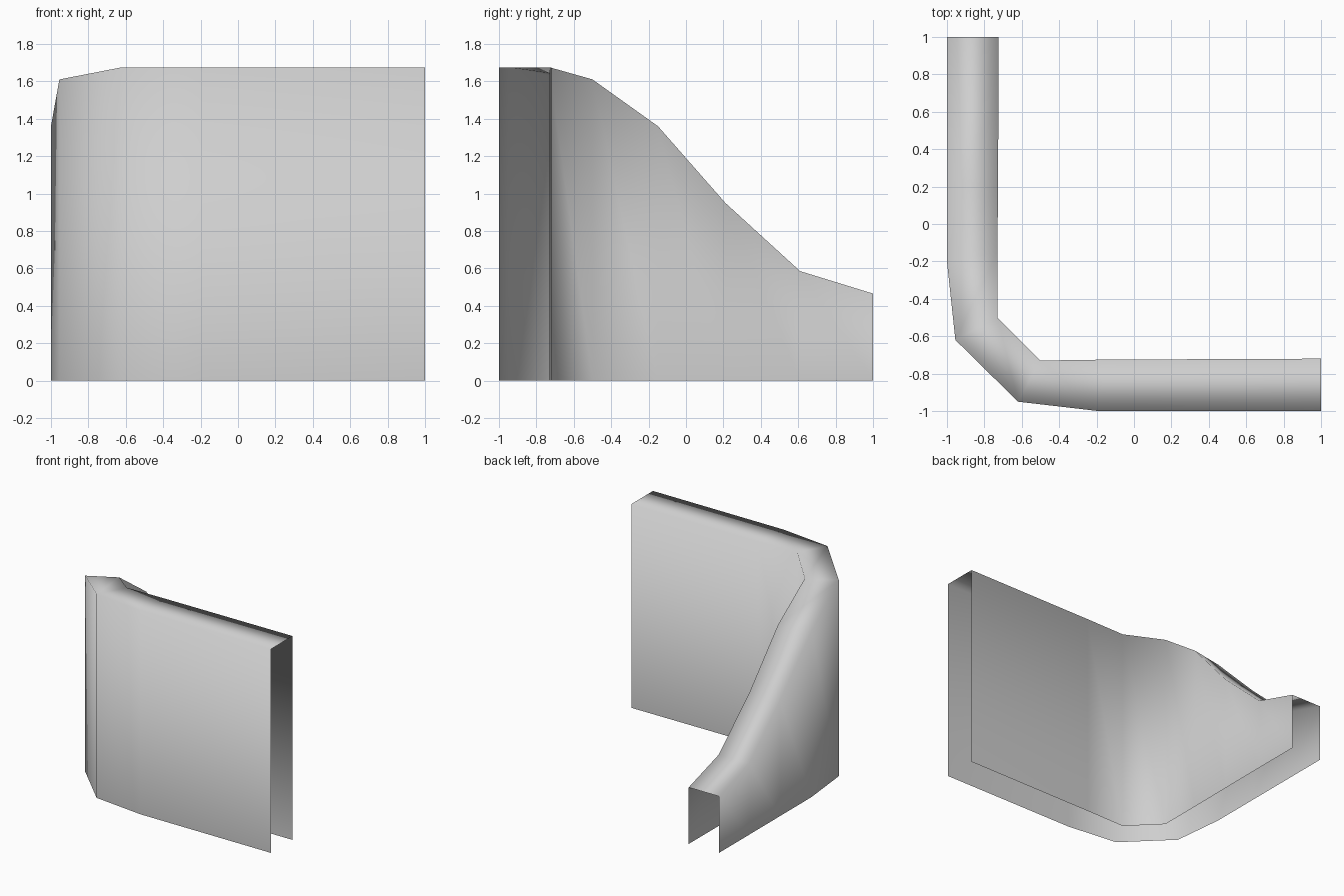
import bpy
import bmesh

cube = bpy.data.objects.get("Cube")
if cube:
    bpy.data.objects.remove(cube, do_unlink=True)

# Pale grey surface
grey = bpy.data.materials.new("pale_grey")
grey.use_nodes = True
colour = (0.62, 0.62, 0.62, 1)
grey.diffuse_color = colour
grey.node_tree.nodes["Principled BSDF"].inputs["Base Color"].default_value = colour

# Stations along the wall: outer x, y, inner x, y, height
stations = [
    (1, -1, 1, -0.72, 1.675),
    (-0.19, -1, -0.15, -0.725, 1.675),
    (-0.62, -0.95, -0.5, -0.73, 1.675),
    (-0.955, -0.62, -0.73, -0.5, 1.61),
    (-1, -0.2, -0.73, -0.15, 1.36),
    (-1, 0.21, -0.727, 0.21, 0.95),
    (-1, 0.61, -0.725, 0.61, 0.585),
    (-1, 1, -0.725, 1, 0.465),
]

# Corner wall: a hollow channel, open below and at both ends
bm = bmesh.new()
rings = []
for ox, oy, ix, iy, top in stations:
    section = [(ox, oy, 0), (ox, oy, top), (ix, iy, top), (ix, iy, 0)]
    rings.append([bm.verts.new(point) for point in section])
for a, b in zip(rings, rings[1:]):
    for i in range(len(a) - 1):
        bm.faces.new((a[i], a[i + 1], b[i + 1], b[i]))

mesh = bpy.data.meshes.new("corner_wall")
bm.to_mesh(mesh)
bm.free()
mesh.materials.append(grey)
mesh.shade_smooth()
wall = bpy.data.objects.new("corner_wall", mesh)
bpy.context.collection.objects.link(wall)
